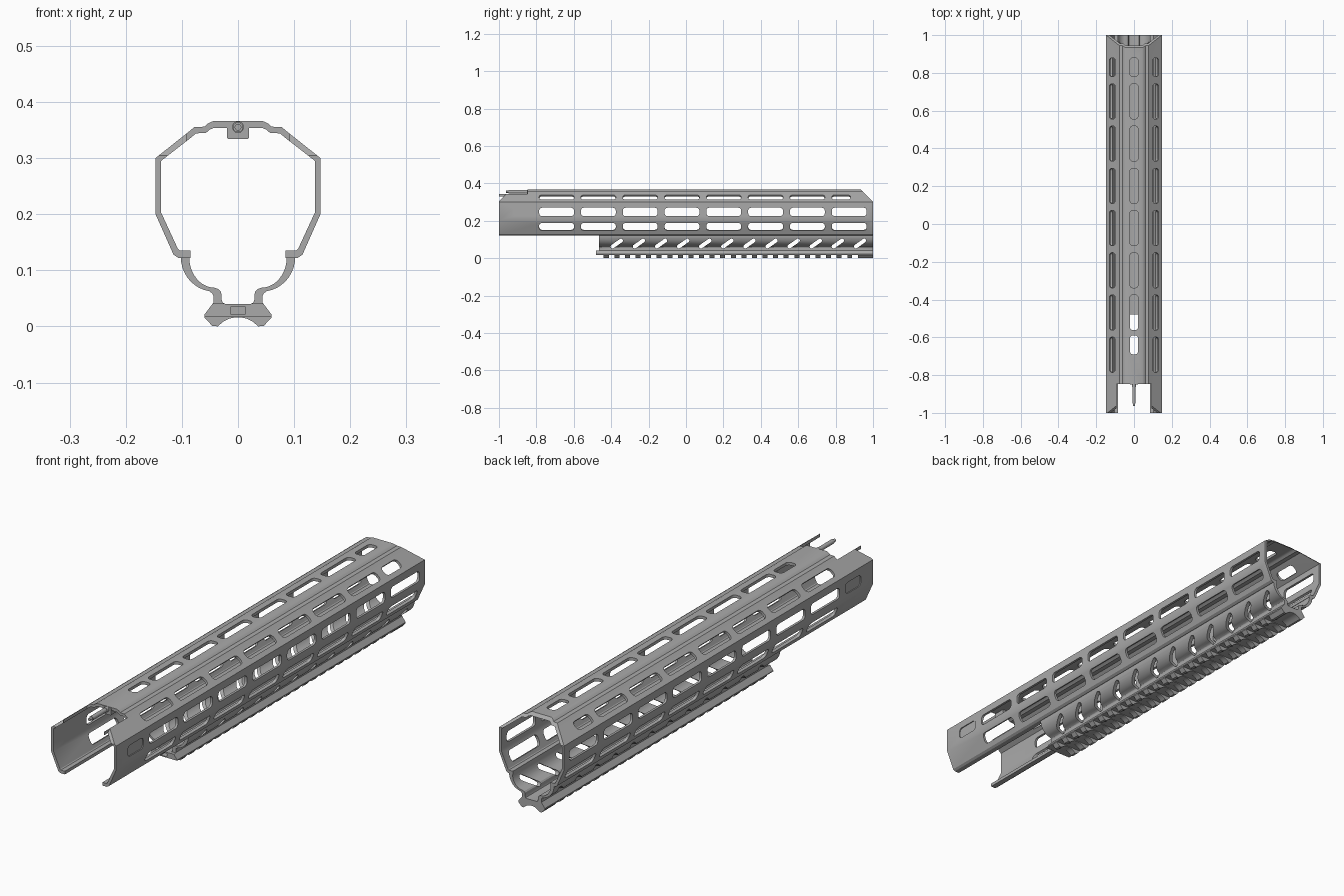
import bpy, bmesh, math
from mathutils import Vector

cube = bpy.data.objects.get("Cube")
if cube:
    bpy.data.objects.remove(cube, do_unlink=True)

metal = bpy.data.materials.new("satin_grey")
metal.use_nodes = True
GREY = (0.4, 0.4, 0.4, 1)
metal.diffuse_color = GREY
metal.node_tree.nodes["Principled BSDF"].inputs["Base Color"].default_value = GREY

X, Y, Z = Vector((1, 0, 0)), Vector((0, 1, 0)), Vector((0, 0, 1))


def prism(bm, ring, sweep):
    """Closed solid from a ring of points swept along a vector."""
    a = [bm.verts.new(p) for p in ring]
    b = [bm.verts.new(p + sweep) for p in ring]
    faces = [bm.faces.new(a), bm.faces.new(b)]
    for i in range(len(a)):
        j = (i + 1) % len(a)
        faces.append(bm.faces.new((a[i], a[j], b[j], b[i])))
    bmesh.ops.recalc_face_normals(bm, faces=faces)


def box(bm, x, y, z):
    ring = [Vector((x[0], y[0], z[0])), Vector((x[1], y[0], z[0])),
            Vector((x[1], y[0], z[1])), Vector((x[0], y[0], z[1]))]
    prism(bm, ring, Y * (y[1] - y[0]))


def slot(bm, centre, along, across, length, width, depth, radius=0.015):
    """Rounded slot cutter, swept through both sides of its centre."""
    normal = along.cross(across).normalized()
    ring = []
    for k, (su, sv) in enumerate([(1, 1), (-1, 1), (-1, -1), (1, -1)]):
        for s in range(5):
            t = math.pi / 2 * (k + s / 4)
            u = su * (length / 2 - radius) + radius * math.cos(t)
            v = sv * (width / 2 - radius) + radius * math.sin(t)
            ring.append(centre + along * u + across * v - normal * depth / 2)
    prism(bm, ring, normal * depth)


def make(name, bm):
    mesh = bpy.data.meshes.new(name)
    bm.to_mesh(mesh)
    bm.free()
    mesh.materials.append(metal)
    ob = bpy.data.objects.new(name, mesh)
    bpy.context.collection.objects.link(ob)
    return ob


def finish(ob, cutters=None):
    bpy.ops.object.select_all(action='DESELECT')
    bpy.context.view_layer.objects.active = ob
    ob.select_set(True)
    if cutters:
        tool = make("cutter", cutters)
        tool.hide_render = True
        mod = ob.modifiers.new("cuts", 'BOOLEAN')
        mod.operation, mod.solver, mod.object = 'DIFFERENCE', 'EXACT', tool
        bpy.ops.object.modifier_apply(modifier=mod.name)
        bpy.data.objects.remove(tool, do_unlink=True)
    bpy.ops.object.shade_smooth_by_angle(angle=math.radians(28))


def mirrored_profile(outer, inner, y):
    """Wall section from right-half outer and inner lines, mirrored in x."""
    def whole(line):
        return line + [(-x, z) for x, z in reversed(line)]
    pts = whole(outer) + whole(inner)[::-1]
    return [Vector((x, y, z)) for x, z in pts]


# Upper shell: faceted tube, open below
outer = [(0.085, 0.122), (0.106, 0.122), (0.115, 0.128), (0.147, 0.20), (0.147, 0.30),
         (0.089, 0.346), (0.078, 0.355), (0.060, 0.356), (0.053, 0.362), (0.044, 0.366)]
inner = [(0.085, 0.135), (0.103, 0.135), (0.107, 0.138), (0.137, 0.203), (0.137, 0.295),
         (0.083, 0.337), (0.075, 0.344), (0.057, 0.345), (0.050, 0.351), (0.042, 0.354)]
bm = bmesh.new()
prism(bm, mirrored_profile(outer, inner, -1), Y * 2)
shell = make("upper_shell", bm)

# Accessory slots in every facet of the shell
cuts = bmesh.new()
LENGTH, HEIGHT = 0.186, 0.045
for i in range(8):
    y = -0.692 + 0.2235 * i
    slot(cuts, Vector((0, y, 0.247)), Y, Z, LENGTH, HEIGHT, 0.4)
    last = i == 7
    short = 0.1
    y_up, l_up = (0.83, short) if last else (y, LENGTH)
    y_top, l_top = (-0.64, short) if i == 0 else (y_up, l_up)
    slot(cuts, Vector((0, y_top, 0.36)), Y, X, l_top, 0.042, 0.05)
    for s in (1, -1):
        low = Vector((s * 0.032, 0, 0.072)).normalized()
        high = Vector((s * 0.058, 0, -0.046)).normalized()
        slot(cuts, Vector((s * 0.129, y, 0.169)), Y, low, LENGTH, HEIGHT, 0.05)
        slot(cuts, Vector((s * 0.114, y_up, 0.324)), Y, high, l_up, 0.04, 0.05)

# Blind pockets near the front of each side
for s in (1, -1):
    slot(cuts, Vector((s * 0.15, -0.873, 0.247)), Y, Z, 0.1, HEIGHT, 0.014)

# Front top opening, with sloped shoulders, and slanted rear brow
box(cuts, (-0.092, 0.092), (-1.1, -0.848), (0.3, 0.45))
for s in (1, -1):
    ring = [Vector((s * 0.0925, y, z)) for y, z in
            [(-1.02, 0.285), (-0.955, 0.35), (-0.955, 0.4), (-1.02, 0.4)]]
    prism(cuts, ring, X * s * 0.1)
ring = [Vector((-0.2, y, z)) for y, z in [(1.02, 0.28), (1.02, 0.4), (0.9, 0.4)]]
prism(cuts, ring, X * 0.4)
finish(shell, cuts)

# Lower trough with the rail section under it
def arc(rx, rz):
    steps = 10
    return [(0.042 + rx * math.cos(math.pi / 2 * k / steps),
             0.124 - rz * math.sin(math.pi / 2 * k / steps)) for k in range(steps + 1)]


outer = arc(0.060, 0.062)[:-1] + [
    (0.046, 0.059), (0.044, 0.055), (0.044, 0.042), (0.060, 0.021), (0.060, 0.016),
    (0.046, 0.001), (0.036, 0), (0.027, 0.008), (0.015, 0.014), (0.005, 0.016)]
inner = arc(0.045, 0.055) + [
    (0.034, 0.066), (0.030, 0.061), (0.029, 0.047), (0.027, 0.042), (0.022, 0.040)]
bm = bmesh.new()
FRONT = -0.48
prism(bm, mirrored_profile(outer, inner, FRONT), Y * (1 - FRONT))
trough = make("lower_trough_and_rail", bm)

cuts = bmesh.new()
# Rail cross grooves and the thin front lip
for i in range(24):
    y = -0.413 + 0.0566 * i
    box(cuts, (-0.1, 0.1), (y, y + 0.03), (-0.02, 0.018))
box(cuts, (-0.1, 0.1), (-0.6, -0.44), (-0.02, 0.018))
box(cuts, (-0.2, 0.2), (-0.6, -0.466), (0.0405, 0.2))
# Small stop pocket in the rail end
box(cuts, (-0.013, 0.013), (-0.55, -0.44), (0.022, 0.035))
# Slanted vents
slant = Vector((0, 0.064, 0.045)).normalized()
for i in range(12):
    slot(cuts, Vector((0, -0.37 + 0.1182 * i, 0.078)), slant, slant.cross(X),
         0.076, 0.021, 0.4, 0.0104)
finish(trough, cuts)

# Pin block under the front of the top strip
bm = bmesh.new()
slot(bm, Vector((0, -0.825, 0.349)), X, Z, 0.04, 0.03, 0.05, 0.004)
finish(make("pin_block", bm))

# Alignment pin with a slimmer tip and a collar
def rod(bm, radius, start, end):
    ring = [Vector((radius * math.cos(a), start, 0.355 + radius * math.sin(a)))
            for a in (2 * math.pi * k / 20 for k in range(20))]
    prism(bm, ring, Y * (end - start))


bm = bmesh.new()
rod(bm, 0.009, -0.95, -0.83)
rod(bm, 0.006, -0.963, -0.95)
rod(bm, 0.0105, -0.862, -0.848)
finish(make("alignment_pin", bm))
